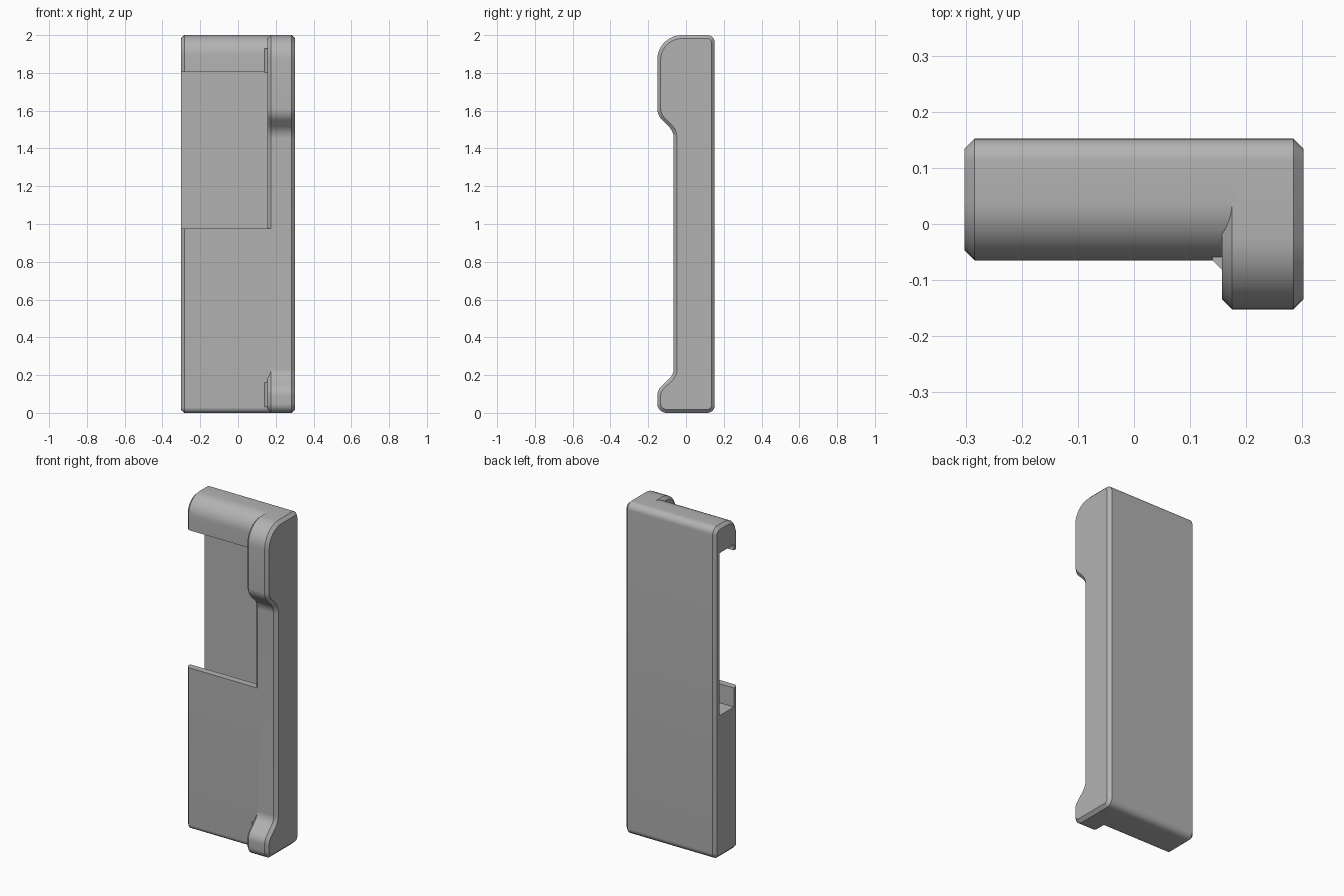
import bpy, bmesh, math
from mathutils import Vector

if "Cube" in bpy.data.objects:
    bpy.data.objects.remove(bpy.data.objects["Cube"])

grey = bpy.data.materials.new("plain grey")
grey.use_nodes = True
grey.diffuse_color = (0.45, 0.45, 0.45, 1)
grey.node_tree.nodes["Principled BSDF"].inputs["Base Color"].default_value = grey.diffuse_color


def rounded(corners, steps=10):
    """Outline through (u, v, radius) corners, each replaced by an arc."""
    points = []
    for i, (u, v, r) in enumerate(corners):
        p = Vector((u, v))
        a = (Vector(corners[i - 1][:2]) - p).normalized()
        b = (Vector(corners[(i + 1) % len(corners)][:2]) - p).normalized()
        if r == 0:
            points.append(p)
            continue
        half = a.angle(b) / 2
        centre = p + (a + b).normalized() * r / math.sin(half)
        start = p + a * r / math.tan(half) - centre
        end = p + b * r / math.tan(half) - centre
        sweep = start.angle(end)
        for k in range(steps + 1):
            t = k / steps
            points.append(centre + (start * math.sin((1 - t) * sweep)
                                    + end * math.sin(t * sweep)) / math.sin(sweep))
    return points


def prism(name, outline, low, high, axis="X"):
    """Extrude an outline along X (outline in y, z) or Z (outline in x, y)."""
    bm = bmesh.new()
    place = (lambda p, h: (h, p[0], p[1])) if axis == "X" else (lambda p, h: (p[0], p[1], h))
    ends = [[bm.verts.new(place(p, h)) for p in outline] for h in (low, high)]
    for ring in ends:
        bm.faces.new(ring)
    n = len(outline)
    for i in range(n):
        j = (i + 1) % n
        bm.faces.new((ends[0][i], ends[0][j], ends[1][j], ends[1][i]))
    bmesh.ops.recalc_face_normals(bm, faces=bm.faces)
    mesh = bpy.data.meshes.new(name)
    bm.to_mesh(mesh)
    bm.free()
    mesh.materials.append(grey)
    obj = bpy.data.objects.new(name, mesh)
    bpy.context.collection.objects.link(obj)
    return obj


def apply(obj, kind, **settings):
    mod = obj.modifiers.new(kind.title(), kind)
    for key, value in settings.items():
        setattr(mod, key, value)
    bpy.context.view_layer.objects.active = obj
    bpy.ops.object.modifier_apply(modifier=mod.name)


def smooth(obj):
    bpy.ops.object.select_all(action="DESELECT")
    obj.select_set(True)
    bpy.context.view_layer.objects.active = obj
    bpy.ops.object.shade_smooth_by_angle(angle=math.radians(30))


def box(name, x, y, z):
    return prism(name, [(y[0], z[0]), (y[1], z[0]), (y[1], z[1]), (y[0], z[1])], *x)


BACK, FRONT, BULGE, SIDE, CHAMFER = 0.152, -0.065, -0.152, 0.302, 0.018

# Main body with a rounded top front and a chamfered open side
body = prism("body", rounded([(BACK, 0, 0.04), (BACK, 2, 0.04),
                              (FRONT, 2, 0.105), (FRONT, 0, 0.03)]), -SIDE, 0.2)
apply(body, "BEVEL", width=CHAMFER, segments=1, limit_method="ANGLE",
      angle_limit=math.radians(50))

# Slot: front opening, plus a deeper pocket behind the upper and lower lips
for y, z in (((-0.3, 0.1), (0.975, 1.805)), ((-0.025, 0.11), (0.86, 1.84))):
    cutter = box("slot_cutter", (-0.5, 0.175), y, z)
    apply(body, "BOOLEAN", object=cutter, operation="DIFFERENCE", solver="EXACT")
    bpy.data.objects.remove(cutter)
smooth(body)

# Side rail that bulges forward at the top and bottom
rail = prism("side_rail", rounded([
    (BACK, 0, 0.04), (BACK, 2, 0.04), (BULGE, 2, 0.13), (BULGE, 1.575, 0.09),
    (FRONT, 1.49, 0.09), (FRONT, 0.205, 0.07), (BULGE, 0.12, 0.07),
    (BULGE, 0, 0.05)]), 0.157, SIDE)
apply(rail, "BEVEL", width=CHAMFER, segments=1, limit_method="ANGLE",
      angle_limit=math.radians(50))
smooth(rail)

# Small slanted fillets where the rail bulges meet the body
wedge = [(0.14, FRONT), (0.158, FRONT - 0.018), (0.17, FRONT - 0.018),
         (0.17, 0), (0.14, 0)]
prism("upper_fillet", wedge, 1.8, 1.93, "Z")
prism("lower_fillet", wedge, 0.03, 0.16, "Z")
